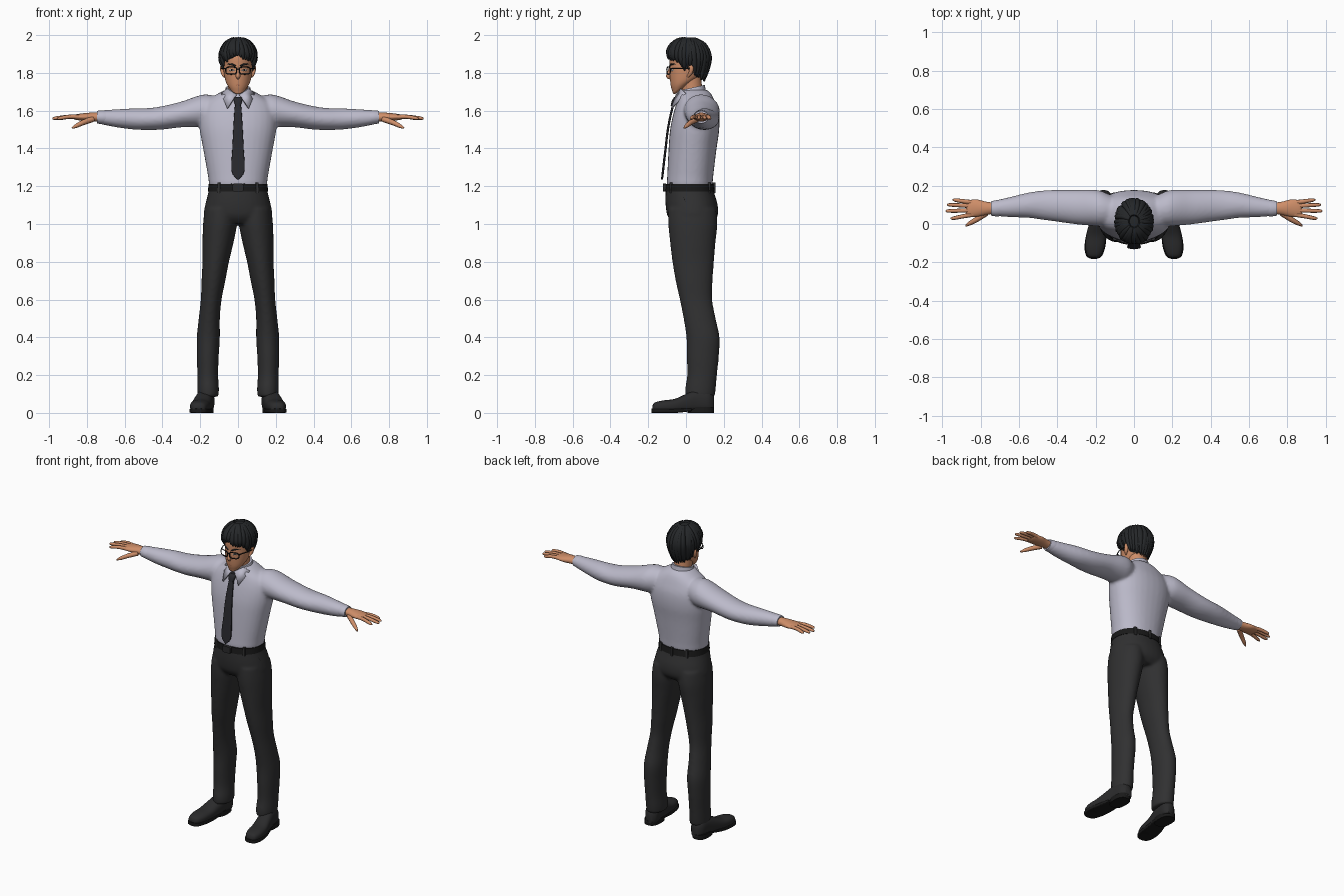
import bpy, bmesh, math, random
from mathutils import Vector

random.seed(4)
if "Cube" in bpy.data.objects:
    bpy.data.objects.remove(bpy.data.objects["Cube"], do_unlink=True)


def material(name, r, g, b):
    m = bpy.data.materials.new(name)
    m.use_nodes = True
    m.diffuse_color = (r, g, b, 1)
    m.node_tree.nodes["Principled BSDF"].inputs["Base Color"].default_value = (r, g, b, 1)
    return m


SKIN = material("skin", .62, .27, .14)
SHIRT = material("pale shirt", .50, .49, .59)
CLOTH = material("charcoal cloth", .03, .03, .031)
HAIR = material("black hair", .018, .02, .022)
LEATHER = material("dark leather", .024, .024, .025)
TIE = material("tie cloth", .022, .022, .027)
BLACK = material("black trim", .01, .01, .01)
WHITE = material("eye white", .7, .68, .66)
LIP = material("lip", .36, .12, .07)


def smooth(rows, steps):
    """Catmull-Rom interpolation through rows of numbers."""
    rows = [Vector(r) for r in rows]
    out, last = [], len(rows) - 1
    for i in range(last):
        a, b, c, d = rows[max(i - 1, 0)], rows[i], rows[i + 1], rows[min(i + 2, last)]
        for k in range(steps):
            t = k / steps
            out.append(.5 * (2 * b + (c - a) * t + (2 * a - 5 * b + 4 * c - d) * t * t
                             + (3 * b - a - 3 * c + d) * t ** 3))
    return out + [rows[-1]]


def loft(bm, rings, axis="z", power=2, steps=4, sides=(1,), tilt=None, floor=None, n=32):
    """Skin over rings (position, centre, centre, radius, radius) along an axis."""
    for side in sides:
        loops = []
        for p, c1, c2, r1, r2 in smooth(rings, steps):
            loop = []
            for k in range(n):
                a = math.tau * k / n
                ca, sa = math.cos(a), math.sin(a)
                u = c1 + r1 * math.copysign(abs(ca) ** (2 / power), ca)
                v = c2 + r2 * math.copysign(abs(sa) ** (2 / power), sa)
                x, y, z = {"x": (p, u, v), "y": (u, p, v), "z": (u, v, p)}[axis]
                if tilt:
                    z += tilt(p) * (y - c2)
                if floor is not None:
                    z = max(z, floor)
                loop.append(bm.verts.new((x * side, y, z)))
            loops.append(loop)
        for a, b in zip(loops, loops[1:]):
            for k in range(n):
                j = (k + 1) % n
                bm.faces.new((a[k], a[j], b[j], b[k]))
        bm.faces.new(loops[0])
        bm.faces.new(loops[-1])


def finish(name, bm, mat, blend=0):
    """Turn a bmesh into an object; blend fuses overlapping volumes softly."""
    bmesh.ops.recalc_face_normals(bm, faces=bm.faces)
    me = bpy.data.meshes.new(name)
    bm.to_mesh(me)
    bm.free()
    me.materials.append(mat)
    me.shade_smooth()
    me.set_sharp_from_angle(angle=math.radians(50))
    ob = bpy.data.objects.new(name, me)
    bpy.context.collection.objects.link(ob)
    if blend:
        r = ob.modifiers.new("fuse", "REMESH")
        r.mode, r.voxel_size, r.use_smooth_shade = "VOXEL", blend, True
        s = ob.modifiers.new("soften", "SMOOTH")
        s.factor, s.iterations = .5, 6
    return ob


def part(name, mat, rings, **options):
    bm = bmesh.new()
    loft(bm, rings, **options)
    return finish(name, bm, mat)


def tubes(name, mat, paths, mirror=False, cyclic=False):
    """Round tapered tubes along paths of (x, y, z, radius)."""
    cu = bpy.data.curves.new(name, "CURVE")
    cu.dimensions, cu.bevel_depth, cu.bevel_resolution, cu.use_fill_caps = "3D", 1, 2, True
    for side in ((1, -1) if mirror else (1,)):
        for path in paths:
            rows = path if cyclic else smooth(path, 4)
            sp = cu.splines.new("POLY")
            sp.points.add(len(rows) - 1)
            sp.use_cyclic_u = cyclic
            for pt, (x, y, z, r) in zip(sp.points, rows):
                pt.co, pt.radius = (x * side, y, z, 1), r
    temp = bpy.data.objects.new(name + " path", cu)
    bpy.context.collection.objects.link(temp)
    dg = bpy.context.evaluated_depsgraph_get()
    me = bpy.data.meshes.new_from_object(temp.evaluated_get(dg))
    bpy.data.objects.remove(temp, do_unlink=True)
    bm = bmesh.new()
    bm.from_mesh(me)
    bpy.data.meshes.remove(me)
    return finish(name, bm, mat)


BOTH = (1, -1)

# Shirt: torso and sleeves fused together
bm = bmesh.new()
loft(bm, [(1.19, 0, .02, .146, .114), (1.215, 0, .02, .154, .121), (1.26, 0, .023, .16, .122),
          (1.4, 0, .035, .185, .127), (1.5, 0, .046, .203, .13), (1.58, 0, .053, .205, .121),
          (1.64, 0, .053, .18, .103), (1.685, 0, .05, .115, .086), (1.71, 0, .045, .07, .068)], power=2.2)
loft(bm, [(.1, .07, 1.6, .07, .075), (.17, .08, 1.6, .092, .086), (.22, .085, 1.595, .094, .081),
          (.3, .088, 1.58, .09, .068), (.4, .095, 1.562, .083, .062), (.47, .098, 1.556, .077, .058),
          (.55, .098, 1.556, .066, .056), (.65, .088, 1.56, .052, .047), (.73, .082, 1.565, .04, .036)],
     axis="x", sides=BOTH)
finish("shirt", bm, SHIRT, blend=.009)
part("cuffs", SHIRT, [(.695, .084, 1.564, .043, .038), (.72, .082, 1.565, .042, .037),
                      (.746, .081, 1.566, .037, .033)], axis="x", sides=BOTH)
part("collar_band", SHIRT, [(1.67, 0, .035, .08, .075), (1.7, 0, .034, .071, .069),
                            (1.722, 0, .034, .065, .066)], tilt=lambda z: .22)

# Collar points folded over the chest
bm = bmesh.new()
for s in BOTH:
    bm.faces.new([bm.verts.new((s * x, y, z)) for x, y, z in (
        (.008, -.05, 1.685), (.055, -.024, 1.715), (.088, .0, 1.69), (.056, -.076, 1.612))])
flaps = finish("collar_points", bm, SHIRT)
thick = flaps.modifiers.new("thickness", "SOLIDIFY")
thick.thickness, thick.offset = .009, 0

# Tie
part("tie_blade", TIE, [(1.64, 0, -.062, .015, .006), (1.6, 0, -.076, .019, .006),
                        (1.5, 0, -.096, .025, .006), (1.4, 0, -.108, .03, .006),
                        (1.28, 0, -.122, .034, .006), (1.235, 0, -.127, .002, .005)], power=4)
part("tie_knot", TIE, [(1.672, 0, -.05, .02, .012), (1.655, 0, -.058, .023, .016),
                       (1.625, 0, -.069, .014, .012)], power=3)

# Trousers: seat and legs fused together
bm = bmesh.new()
loft(bm, [(1.215, 0, .018, .15, .121), (1.17, 0, .02, .157, .128), (1.1, 0, .03, .174, .138),
          (1.04, 0, .035, .181, .132), (1.0, 0, .036, .15, .1)], power=2.2)
loft(bm, [(1.08, .09, .033, .086, .126), (1.0, .095, .036, .09, .13), (.9, .106, .036, .082, .12),
          (.8, .118, .038, .07, .11), (.7, .13, .043, .063, .098), (.6, .142, .053, .055, .086),
          (.5, .152, .072, .056, .085), (.4, .157, .09, .061, .088), (.3, .16, .089, .058, .085),
          (.2, .16, .085, .055, .079), (.13, .158, .077, .057, .081), (.085, .158, .075, .055, .077)],
     sides=BOTH)
finish("trousers", bm, CLOTH, blend=.009)
tubes("pocket_seams", BLACK, [[(.145, -.02, 1.17, .003), (.16, -.008, 1.13, .003), (.17, .01, 1.085, .003)]],
      mirror=True)

# Belt, buckle and loops
part("belt", BLACK, [(1.173, 0, .02, .159, .13), (1.212, 0, .019, .156, .126)], power=2.2, steps=1)
part("belt_buckle", LEATHER, [(-.122, 0, 1.193, .028, .021), (-.106, 0, 1.193, .028, .021)],
     axis="y", power=8, steps=1)
bm = bmesh.new()
for turn in (-2.5, -.7, .7, 2.5, 3.14):
    cx, cy = .157 * math.sin(turn), .02 - .129 * math.cos(turn)
    loft(bm, [(1.165, cx, cy, .008, .008), (1.219, cx, cy, .008, .008)], power=5, steps=1)
finish("belt_loops", bm, CLOTH)

# Shoes with sole and heel
part("shoes", LEATHER, [(-.178, .208, .022, .016, .014), (-.165, .208, .028, .036, .027),
                        (-.12, .204, .033, .05, .033), (-.06, .197, .037, .052, .037),
                        (0, .186, .05, .049, .05), (.06, .175, .062, .046, .062),
                        (.12, .168, .06, .043, .06), (.148, .166, .045, .022, .045)],
     axis="y", power=2.5, sides=BOTH, floor=.018)
part("soles", BLACK, [(-.182, .208, .011, .014, .011), (-.168, .208, .011, .04, .011),
                      (-.12, .204, .011, .054, .011), (-.05, .195, .011, .053, .011),
                      (.03, .18, .018, .043, .009)], axis="y", power=7, sides=BOTH)
part("heels", BLACK, [(0, .175, .077, .046, .07), (.032, .175, .077, .046, .072)],
     power=2.6, steps=1, sides=BOTH)

# Hands
part("palms", SKIN, [(.72, .082, 1.565, .028, .024), (.77, .082, 1.566, .034, .024),
                     (.82, .083, 1.566, .045, .02), (.86, .081, 1.566, .043, .014),
                     (.875, .08, 1.566, .036, .008)], axis="x", sides=BOTH)
fingers = [[(.83, y, 1.566, .012), (.89, (y + ty) / 2, 1.568, .011), (tx - .015, ty, 1.56, .009),
            (tx, ty, 1.556, .003)]
           for y, tx, ty in ((.051, .957, .03), (.072, .982, .068), (.093, .974, .1), (.112, .947, .125))]
thumb = [(.77, .058, 1.555, .016), (.82, .024, 1.537, .014), (.855, .004, 1.52, .011), (.878, -.01, 1.508, .004)]
tubes("fingers", SKIN, fingers + [thumb], mirror=True)

# Neck and head
part("neck", SKIN, [(1.64, 0, .042, .058, .06), (1.7, 0, .032, .054, .056), (1.78, 0, .025, .055, .055)])
part("head", SKIN, [(1.695, 0, -.046, .016, .016), (1.705, 0, -.04, .03, .028), (1.725, 0, -.022, .047, .05),
                    (1.755, 0, -.005, .065, .076), (1.8, 0, .008, .075, .095), (1.84, 0, .012, .078, .099),
                    (1.88, 0, .012, .079, .1), (1.92, 0, .012, .071, .087), (1.95, 0, .012, .05, .062)],
     tilt=lambda z: min(.5, max(0, (1.8 - z) * 6)))
tubes("nose", SKIN, [[(0, -.084, 1.83, .006), (0, -.09, 1.8, .009), (0, -.093, 1.782, .012),
                      (0, -.084, 1.77, .006)]])
tubes("ears", SKIN, [[(.074, .01, 1.84, .006), (.083, .028, 1.83, .012), (.08, .024, 1.8, .011),
                      (.072, .008, 1.778, .005)]], mirror=True)


# Face details follow the curve of the face
def on_face(x, z, r, sink):
    return (x, .01 - .097 * math.sqrt(1 - (x / .076) ** 2) + sink, z, r)


tubes("eyes", WHITE, [[on_face(.018, 1.812, .002, 0), on_face(.034, 1.815, .006, .003),
                       on_face(.05, 1.814, .002, 0)]], mirror=True)
tubes("irises", BLACK, [[on_face(.033, 1.81, .004, -.001), on_face(.033, 1.82, .004, -.001)]], mirror=True)
tubes("eyebrows", HAIR, [[on_face(.012, 1.836, .004, 0), on_face(.035, 1.846, .005, 0),
                          on_face(.058, 1.845, .002, 0)]], mirror=True)
tubes("mouth", LIP, [[(-.023, -.072, 1.734, .003), (0, -.077, 1.737, .005), (.023, -.072, 1.734, .003)]])

# Glasses
rim = []
for k in range(24):
    a = math.tau * k / 24
    c, s = math.cos(a), math.sin(a)
    x = .036 + .029 * math.copysign(abs(c) ** .6, c)
    rim.append((x, -.1 + 4 * x * x, 1.812 + .019 * math.copysign(abs(s) ** .6, s), .003))
tubes("glasses_rims", BLACK, [rim], mirror=True, cyclic=True)
tubes("glasses_temples", BLACK, [[(.064, -.083, 1.822, .003), (.081, -.04, 1.823, .003),
                                  (.088, .025, 1.822, .003)]], mirror=True)
tubes("glasses_bridge", BLACK, [[(-.009, -.1, 1.818, .003), (0, -.102, 1.82, .003), (.009, -.1, 1.818, .003)]])


# Hair: a cap down to the hairline, covered by swept locks
def hairline(a):
    d = abs(math.degrees(math.remainder(a, math.tau)))
    table = ((0, 1.893), (30, 1.872), (55, 1.865), (75, 1.82), (95, 1.835), (115, 1.78), (181, 1.765))
    for (d0, z0), (d1, z1) in zip(table, table[1:]):
        if d <= d1:
            return z0 + (z1 - z0) * (d - d0) / (d1 - d0)


def scalp(a, t, end, grow=1):
    z = end + (1.98 - end) * math.cos(t * math.pi / 2)
    u = (z - 1.875) / .108
    k = grow * (math.sqrt(max(0, 1 - u * u)) if u > 0 else 1 + .22 * u)
    return (.087 * k * math.sin(a), .012 - .107 * k * math.cos(a), z)


bm = bmesh.new()
angles = [math.tau * i / 48 for i in range(48)]
rows = [[bm.verts.new(scalp(a, t / 10, hairline(a))) for a in angles] for t in range(11)]
for upper, lower in zip(rows, rows[1:]):
    for i in range(48):
        j = (i + 1) % 48
        bm.faces.new((upper[i], upper[j], lower[j], lower[i]))
bm.faces.new(rows[0])
finish("hair_cap", bm, HAIR)

locks = []
for i in range(44):
    a = math.tau * i / 44 + random.uniform(-.06, .06)
    swirl = random.uniform(-.1, .4)
    end = hairline(a) - random.uniform(-.004, .012)
    lock = []
    for t, r in ((.08, .011), (.35, .016), (.6, .018), (.82, .015), (1, .003)):
        lock.append((*scalp(a - swirl * (1 - t), t, end, 1 + .05 * t * random.random()), r))
    locks.append(lock)
tubes("hair_locks", HAIR, locks)
